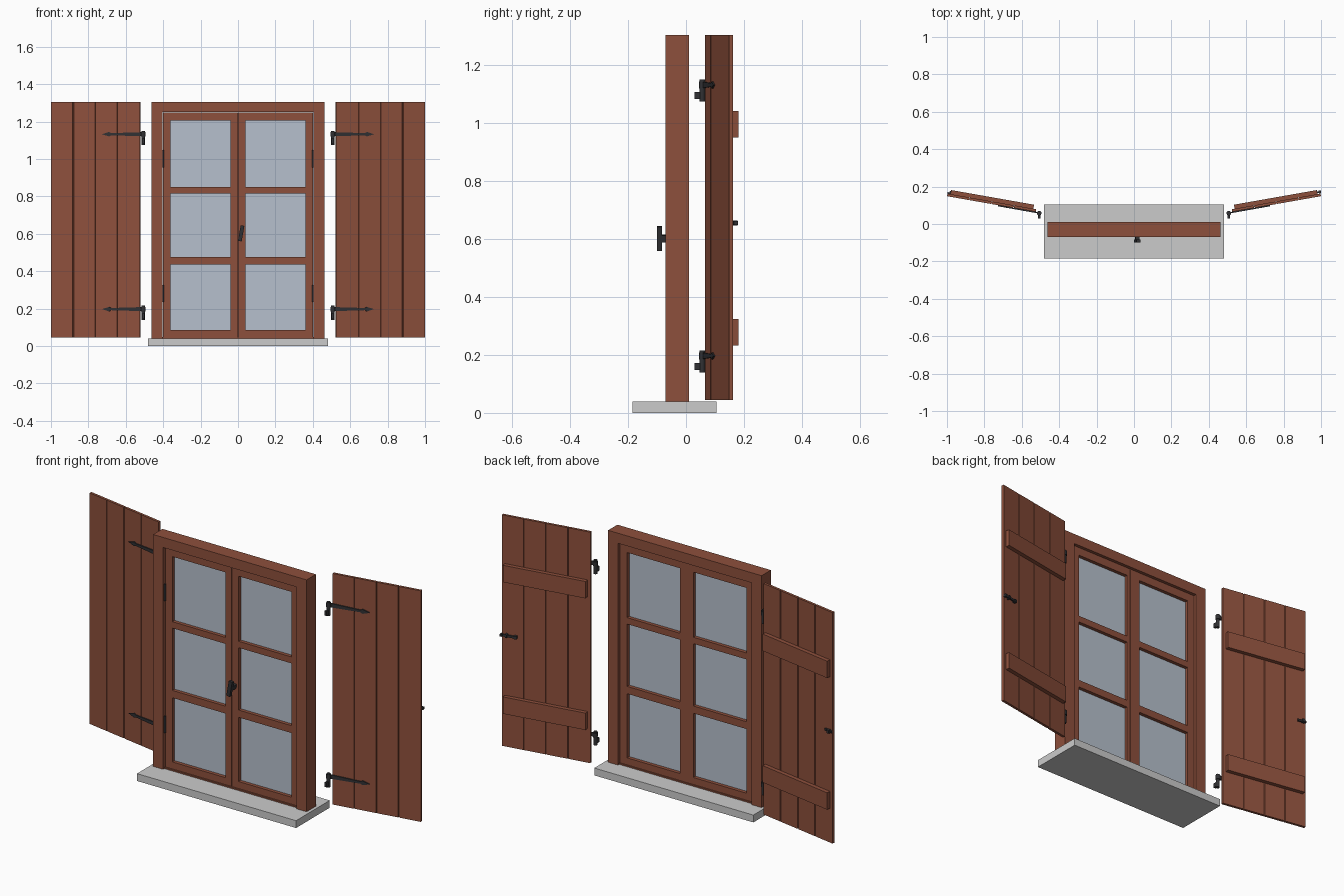
import bpy, bmesh, math
from mathutils import Matrix, Vector

if "Cube" in bpy.data.objects:
    bpy.data.objects.remove(bpy.data.objects["Cube"])


def material(name, rgb):
    m = bpy.data.materials.new(name)
    m.diffuse_color = (*rgb, 1)
    m.use_nodes = True
    m.node_tree.nodes["Principled BSDF"].inputs["Base Color"].default_value = m.diffuse_color
    return m


WOOD = material("wood", (0.27, 0.08, 0.045))
IRON = material("iron", (0.03, 0.03, 0.033))
GLASS = material("glass", (0.47, 0.53, 0.61))
MIRROR = Matrix.Scale(-1, 4, Vector((1, 0, 0)))


def finish(name, bm, mat=None, M=None):
    if M is not None:
        bm.transform(M)
    bmesh.ops.recalc_face_normals(bm, faces=bm.faces)
    me = bpy.data.meshes.new(name)
    bm.to_mesh(me)
    bm.free()
    ob = bpy.data.objects.new(name, me)
    bpy.context.collection.objects.link(ob)
    if mat:
        me.materials.append(mat)
    return ob


def boxes(name, items, mat=None, M=None):
    """One object from several (x0, x1, y0, y1, z0, z1) boxes."""
    bm = bmesh.new()
    for x0, x1, y0, y1, z0, z1 in items:
        size = Matrix.Diagonal((x1 - x0, y1 - y0, z1 - z0, 1))
        mid = Matrix.Translation(((x0 + x1) / 2, (y0 + y1) / 2, (z0 + z1) / 2))
        bmesh.ops.create_cube(bm, size=1, matrix=mid @ size)
    return finish(name, bm, mat, M)


def rod(name, x, y, z0, z1, r, mat, M=None, sides=16):
    bm = bmesh.new()
    bmesh.ops.create_cone(bm, cap_ends=True, segments=sides, radius1=r, radius2=r, depth=z1 - z0,
                          matrix=Matrix.Translation((x, y, (z0 + z1) / 2)))
    for f in bm.faces:
        f.smooth = len(f.verts) == 4
    for e in bm.edges:
        e.smooth = all(len(f.verts) == 4 for f in e.link_faces)
    return finish(name, bm, mat, M)


def prism(name, points, direction, mat, M=None):
    bm = bmesh.new()
    face = bm.faces.new([bm.verts.new(p) for p in points])
    ext = bmesh.ops.extrude_face_region(bm, geom=[face], use_keep_orig=True)
    bmesh.ops.translate(bm, vec=direction, verts=[v for v in ext["geom"] if isinstance(v, bmesh.types.BMVert)])
    return finish(name, bm, mat, M)


# Stone sill and outer frame
boxes("sill", [(-0.48, 0.48, -0.185, 0.105, 0, 0.04)])
boxes("window_frame", [(-0.463, -0.403, -0.07, 0.01, 0.04, 1.305),
                       (0.403, 0.463, -0.07, 0.01, 0.04, 1.305),
                       (-0.403, 0.403, -0.07, 0.01, 1.25, 1.305),
                       (-0.403, 0.403, -0.06, 0.0, 0.04, 0.047)], WOOD)

# Two sashes with three panes each
PANES = [(0.085, 0.435), (0.475, 0.815), (0.85, 1.205)]
for side, M in (("right", Matrix.Identity(4)), ("left", MIRROR)):
    y0, y1 = -0.052, -0.006
    parts = [(0.0015, 0.04, y0, y1, 0.047, 1.249), (0.36, 0.402, y0, y1, 0.047, 1.249)]
    for lo, hi in ((0.047, 0.085), (0.435, 0.475), (0.815, 0.85), (1.205, 1.249)):
        parts.append((0.04, 0.36, y0, y1, lo, hi))
    boxes(side + "_sash", parts, WOOD, M)
    boxes(side + "_glass", [(0.04, 0.36, -0.033, -0.025, lo, hi) for lo, hi in PANES], GLASS, M)
    for i, z in enumerate((0.235, 0.955)):
        rod(f"{side}_sash_hinge_{i}", 0.403, -0.056, z, z + 0.092, 0.007, IRON, M)
boxes("meeting_strip", [(-0.02, 0.02, -0.03, -0.0055, 0.047, 1.249)], WOOD)

# Tilted window handle on its stub
tilt = Matrix.Translation((0.017, 0, 0.602)) @ Matrix.Rotation(math.radians(10), 4, 'Y')
boxes("window_handle", [(-0.010, 0.010, -0.1, -0.083, -0.042, 0.042),
                        (-0.010, 0.010, -0.083, -0.05, -0.012, 0.012)], IRON, tilt)

# Shutters, built flat from the hinge edge then swung open by ten degrees
W, T, N, G, D = 0.482, 0.014, 4, 0.003, 0.004
front, back = [(0, 0)], [(0, T)]
for i in range(1, N):
    u = W * i / N
    front += [(u - G, 0), (u - G / 2, D), (u + G / 2, D), (u + G, 0)]
    back += [(u - G, T), (u - G / 2, T - D), (u + G / 2, T - D), (u + G, T)]
front.append((W, 0))
back.append((W, T))
outline = front + back[::-1]
swing = Matrix.Translation((0.525, 0.065, 0)) @ Matrix.Rotation(math.radians(10), 4, 'Z')

for side, S in (("right", Matrix.Identity(4)), ("left", MIRROR)):
    M = S @ swing
    prism(side + "_shutter_planks", [(u, v, 0.045) for u, v in outline], (0, 0, 1.26), WOOD, M)
    boxes(side + "_shutter_battens", [(0.016, 0.466, T, T + 0.022, z, z + 0.092)
                                      for z in (0.232, 0.95)], WOOD, M)
    # Strap hinges with pointed tips, turning on wall pins
    for i, z in enumerate((0.197, 1.132)):
        half = [(-0.02, 0.011), (0.155, 0.006), (0.166, 0.012)]
        strap = [(u, -0.006, z - h) for u, h in half] + [(0.204, -0.006, z)]
        strap += [(u, -0.006, z + h) for u, h in half[::-1]]
        prism(f"{side}_strap_{i}", strap, (0, 0.0065, 0), IRON, M)
        rod(f"{side}_strap_eye_{i}", 0.507, 0.058, z - 0.012, z + 0.012, 0.0125, IRON, S)
        rod(f"{side}_pin_{i}", 0.507, 0.056, z - 0.057, z + 0.018, 0.0095, IRON, S)
        boxes(f"{side}_wall_bracket_{i}", [(0.501, 0.513, 0.03, 0.056, z - 0.049, z - 0.024)], IRON, S)

    # Latch bar on the right leaf, short catch on the left leaf
    if side == "right":
        boxes("shutter_latch", [(0.395, 0.486, T + 0.006, T + 0.013, 0.649, 0.661),
                                (0.398, 0.412, T, T + 0.016, 0.647, 0.663),
                                (0.448, 0.458, T, T + 0.018, 0.646, 0.664),
                                (0.474, 0.486, T + 0.002, T + 0.017, 0.648, 0.662)], IRON, M)
    else:
        boxes("shutter_catch", [(0.434, 0.482, T, T + 0.008, 0.649, 0.661),
                                (0.458, 0.472, T, T + 0.017, 0.646, 0.664)], IRON, M)
